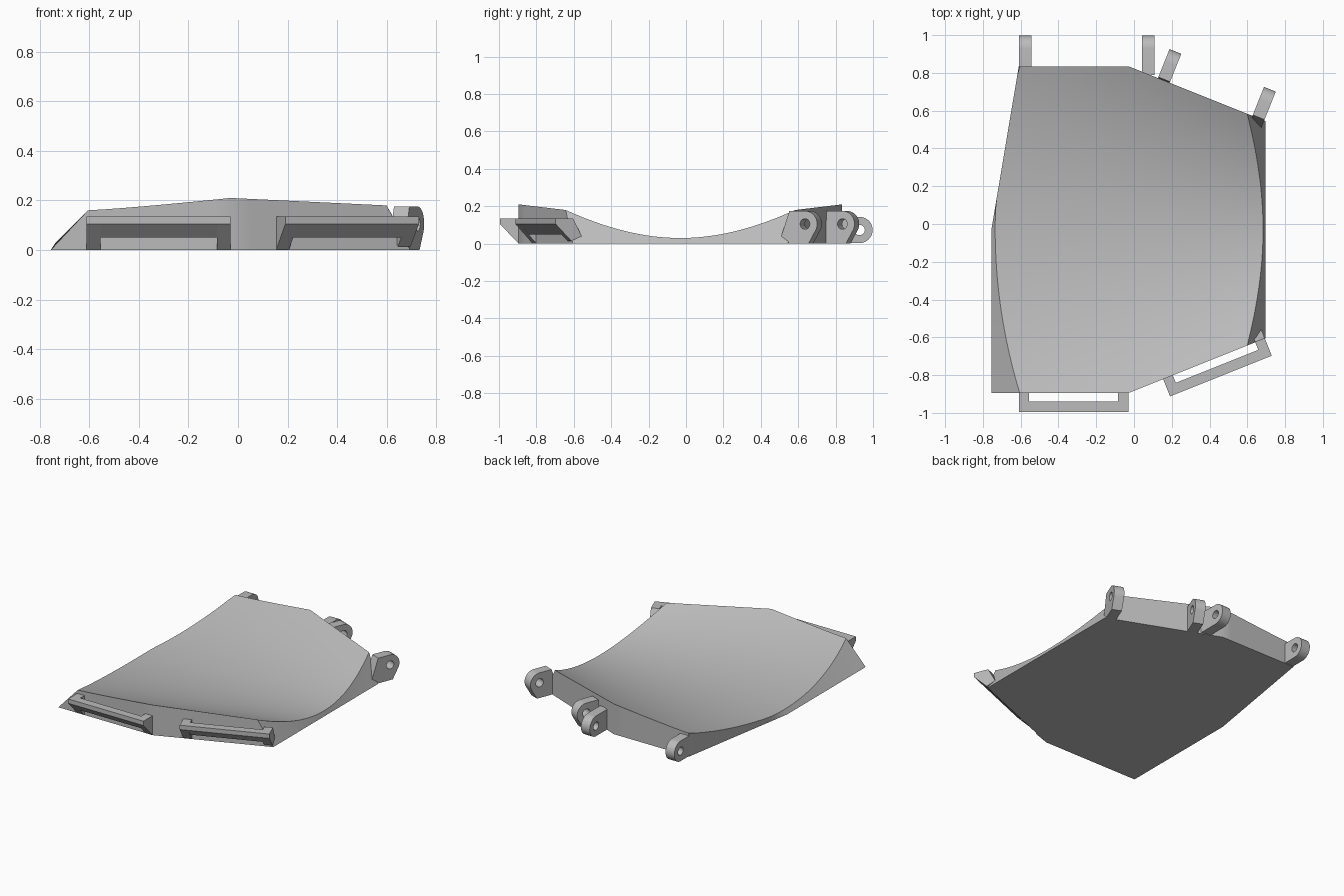
import bpy, bmesh, math
from mathutils import Matrix, Vector

if "Cube" in bpy.data.objects:
    bpy.data.objects.remove(bpy.data.objects["Cube"])

grey = bpy.data.materials.new("light grey")
grey.use_nodes = True
grey.diffuse_color = (0.5, 0.5, 0.5, 1)
grey.node_tree.nodes["Principled BSDF"].inputs["Base Color"].default_value = (0.5, 0.5, 0.5, 1)

TILT = math.atan(0.4)          # angle of the two slanted walls
MID_Y, FOLD_X = -0.03, -0.03   # valley line and where the walls turn


def finish(obj):
    obj.data.materials.clear()
    obj.data.materials.append(grey)
    bpy.ops.object.select_all(action='DESELECT')
    bpy.context.view_layer.objects.active = obj
    obj.select_set(True)
    bpy.ops.object.shade_smooth_by_angle(angle=math.radians(25))


# ---- dished plate ----
def half_depth(x):
    return 0.865 - 0.4 * max(0, x - FOLD_X)


def dish(x, v):
    if x < FOLD_X:
        t = (x + 0.61) / 0.58
        rise = 0.13 + 0.05 * max(t, 0) ** 1.2
    else:
        rise = 0.18 - 0.048 * (x - FOLD_X)
    return 0.03 + rise * v * v


def ends(v):
    """Left and right limits of the dished face on one row."""
    left, right = -0.7, 0.65
    for _ in range(12):
        left = -0.765 + dish(left, v)
        right = 0.70 - 0.56 * dish(right, v)
    return max(left, base_ends(v)[0]), right


def base_ends(v):
    return -0.755 + 0.145 * max(v, 0), 0.695


def row_x(limits, i, n):
    left, right = limits
    t = i / n
    return left + (FOLD_X - left) * t if t <= 1 else FOLD_X + (right - FOLD_X) * (t - 1)


def make_plate():
    n, rows = 8, 32
    bm = bmesh.new()
    top, base = {}, {}
    for j in range(rows + 1):
        v = 2 * j / rows - 1
        for i in range(2 * n + 1):
            x = row_x(ends(v), i, n)
            top[i, j] = bm.verts.new((x, MID_Y + v * half_depth(x), dish(x, v)))
            if i in (0, 2 * n) or j in (0, rows):
                x = row_x(base_ends(v), i, n)
                base[i, j] = bm.verts.new((x, MID_Y + v * half_depth(x), 0))
    for j in range(rows):
        for i in range(2 * n):
            bm.faces.new([top[k] for k in ((i, j), (i + 1, j), (i + 1, j + 1), (i, j + 1))])
    ring = [(i, 0) for i in range(2 * n)] + [(2 * n, j) for j in range(rows)]
    ring += [(i, rows) for i in range(2 * n, 0, -1)] + [(0, j) for j in range(rows, 0, -1)]
    for a, b in zip(ring, ring[1:] + ring[:1]):
        bm.faces.new((base[a], base[b], top[b], top[a]))
    bm.faces.new([base[k] for k in reversed(ring)])
    bmesh.ops.recalc_face_normals(bm, faces=bm.faces)
    mesh = bpy.data.meshes.new("dished_plate")
    bm.to_mesh(mesh)
    bm.free()
    obj = bpy.data.objects.new("dished_plate", mesh)
    bpy.context.collection.objects.link(obj)
    finish(obj)


# ---- profiles extruded along a wall; profile x is outward, y is up ----
def prism(name, loops, width, origin, outward, shift=0):
    curve = bpy.data.curves.new(name, 'CURVE')
    curve.dimensions, curve.fill_mode, curve.extrude = '2D', 'BOTH', width / 2
    for loop in loops:
        spline = curve.splines.new('POLY')
        spline.points.add(len(loop) - 1)
        for p, (x, y) in zip(spline.points, loop):
            p.co = (x, y, 0, 1)
        spline.use_cyclic_u = True
    temp = bpy.data.objects.new(name, curve)
    bpy.context.collection.objects.link(temp)
    bpy.context.view_layer.update()
    mesh = bpy.data.meshes.new_from_object(temp.evaluated_get(bpy.context.evaluated_depsgraph_get()))
    bpy.data.objects.remove(temp)
    bm = bmesh.new()
    bm.from_mesh(mesh)
    bmesh.ops.remove_doubles(bm, verts=bm.verts, dist=0.0005)
    bmesh.ops.recalc_face_normals(bm, faces=bm.faces)
    bm.to_mesh(mesh)
    bm.free()
    up = Vector((0, 0, 1))
    along = outward.cross(up)
    turn = Matrix((outward, up, along)).transposed().to_4x4()
    obj = bpy.data.objects.new(name, mesh)
    bpy.context.collection.objects.link(obj)
    obj.matrix_world = Matrix.Translation(Vector(origin) + along * shift) @ turn
    finish(obj)


def arc(cx, cy, r, start, end, n):
    angles = [math.radians(start + (end - start) * k / n) for k in range(n + 1)]
    return [(cx + r * math.cos(a), cy + r * math.sin(a)) for a in angles]


# front loops: a bar held by two wedge legs
def front_loop(name, origin, outward, long_leg=False):
    bar = [(0.1, 0.135), (0.1, 0.105), (0.045, 0.05), (0.045, 0.135)]
    leg = [(0.1, 0.135), (0.1, 0.105), (0, 0), (-0.01, 0), (-0.01, 0.135)]
    deep = leg[:2] + [(0.01, 0.015), (-0.05, 0.04), (0, 0.135)]
    prism(name + "_bar", [bar], 0.47, origin, outward)
    prism(name + "_right_leg", [leg], 0.055, origin, outward, 0.2625)
    prism(name + "_left_leg", [deep if long_leg else leg], 0.055, origin, outward, -0.2625)


# rear hinge lugs: rounded ear with a pin hole
def hinge_lug(name, origin, outward, raised, inner=0.01):
    z = 0.105 if raised else 0.073
    hole = arc(0.09, z, 0.028, 0, 345, 23)
    if raised:
        ear = [(-inner, 0), (0.11, 0)] + arc(0.09, z, 0.07, -25, 90, 14) + [(0, 0.175)]
    else:
        ear = [(-inner, 0.003)] + arc(0.09, z, 0.07, -90, 90, 20) + [(-inner, 0.143)]
    prism(name, [ear, hole], 0.067, origin, outward)


make_plate()

front, back = Vector((0, -1, 0)), Vector((0, 1, 0))
front_slant = Vector((math.sin(TILT), -math.cos(TILT), 0))
back_slant = Vector((math.sin(TILT), math.cos(TILT), 0))

front_loop("right_front_loop", (-0.32, -0.895, 0), front)
front_loop("left_front_loop", (0.423, -0.712, 0), front_slant, True)

hinge_lug("right_hinge_lug", (-0.575, 0.838, 0), back, False)
hinge_lug("middle_hinge_lug", (0.075, 0.838, 0), back, False, 0.05)
hinge_lug("slanted_hinge_lug", (0.16, 0.765, 0), back_slant, True)
hinge_lug("left_hinge_lug", (0.66, 0.565, 0), back_slant, True, 0.06)
